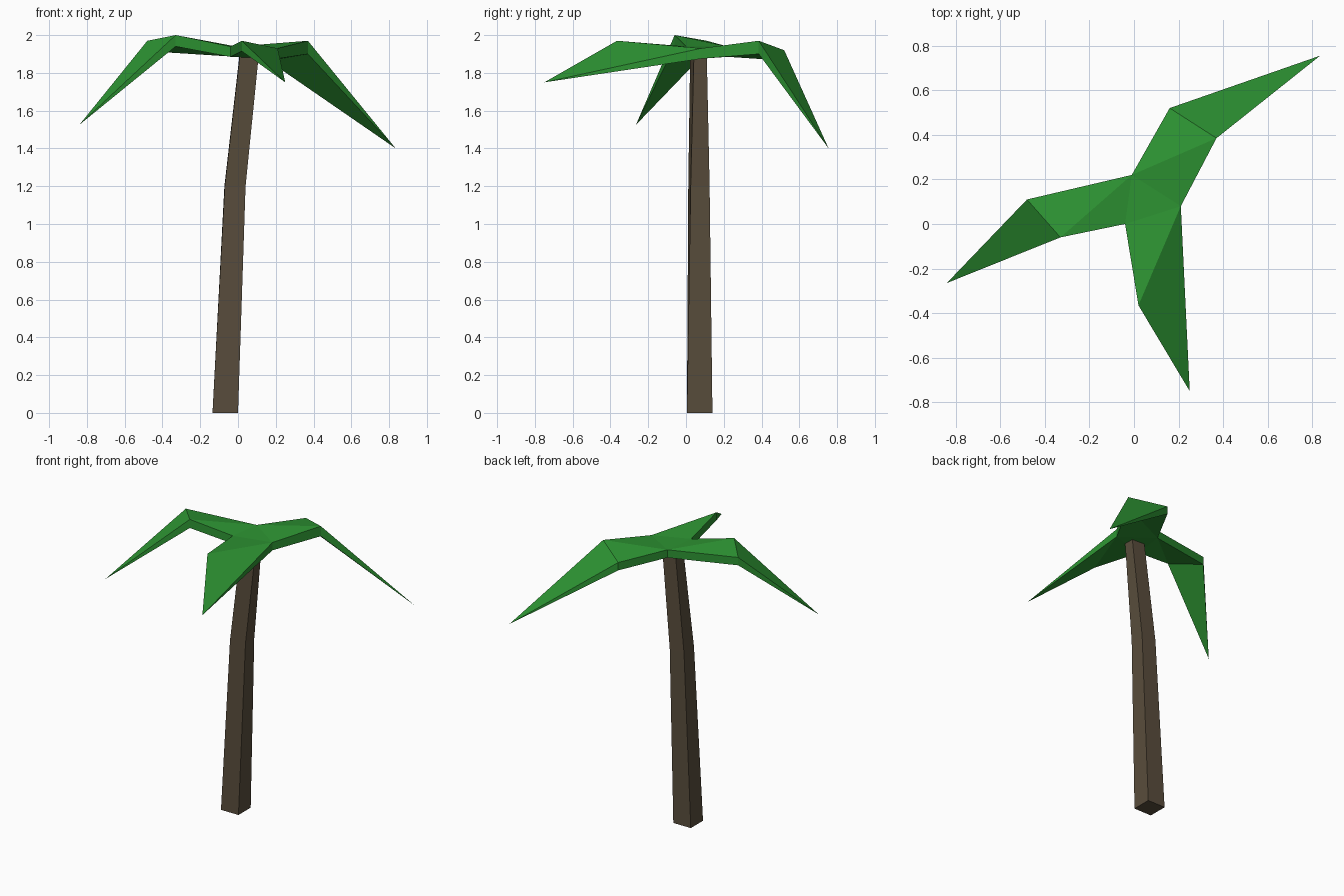
import bpy, bmesh

if "Cube" in bpy.data.objects:
    bpy.data.objects.remove(bpy.data.objects["Cube"])


def paint(ob, name, color):
    mat = bpy.data.materials.new(name)
    mat.diffuse_color = color
    mat.use_nodes = True
    mat.node_tree.nodes["Principled BSDF"].inputs["Base Color"].default_value = mat.diffuse_color
    ob.data.materials.append(mat)


def finish(bm, name):
    bmesh.ops.recalc_face_normals(bm, faces=bm.faces)
    mesh = bpy.data.meshes.new(name)
    bm.to_mesh(mesh)
    bm.free()
    ob = bpy.data.objects.new(name, mesh)
    bpy.context.collection.objects.link(ob)
    return ob


# Trunk: four-sided, bent and slightly twisted, lofted through three rings
rings = [
    (0.0, [(-0.135, 0.005), (0.0, 0.005), (0.0, 0.14), (-0.135, 0.14)]),
    (1.2, [(-0.07, 0.012), (0.04, 0.025), (0.038, 0.125), (-0.072, 0.125)]),
    (1.895, [(0.01, 0.022), (0.11, 0.042), (0.108, 0.11), (0.008, 0.11)]),
]
bm = bmesh.new()
loops = [[bm.verts.new((x, y, z)) for x, y in ring] for z, ring in rings]
for low, high in zip(loops, loops[1:]):
    for i in range(4):
        j = (i + 1) % 4
        bm.faces.new((low[i], low[j], high[j], high[i]))
bm.faces.new(loops[0])
bm.faces.new(loops[-1])
paint(finish(bm, "trunk"), "bark", (0.10, 0.074, 0.045, 1))

# Crown: a triangular hub with three drooping leaves, about 0.055 thick
bm = bmesh.new()


def pair(x, y, z, drop=0.055):
    """Top and bottom vertex of the leaf slab."""
    return bm.verts.new((x, y, z)), bm.verts.new((x, y, z - drop))


def tip(x, y, z):
    v = bm.verts.new((x, y, z))
    return v, v


def slab(*points):
    """Upper and lower face through the given point pairs."""
    for k in (0, 1):
        bm.faces.new([p[k] for p in points])


def rim(*points):
    """Side strip along the outer edge of a leaf."""
    for p, q in zip(points, points[1:]):
        bm.faces.new(list(dict.fromkeys((p[0], q[0], q[1], p[1]))))


hub_a = pair(-0.04, 0.0, 1.94)
hub_b = pair(-0.01, 0.22, 1.94)
hub_c = pair(0.21, 0.08, 1.93)
slab(hub_a, hub_b, hub_c)


def leaf(start, bend_1, bend_2, end, point):
    slab(start, bend_1, end)
    slab(bend_1, bend_2, end)
    slab(bend_1, point, bend_2)
    rim(start, bend_1, point, bend_2, end)


leaf(hub_a, pair(-0.33, -0.06, 2.0, 0.06), pair(-0.48, 0.11, 1.97), hub_b,
     tip(-0.84, -0.265, 1.525))
leaf(hub_c, pair(0.37, 0.385, 1.97, 0.07), pair(0.16, 0.52, 1.92), hub_b,
     tip(0.835, 0.755, 1.4))

# Front leaf folds once, straight from the hub corner
bend = pair(0.02, -0.365, 1.97)
point = tip(0.25, -0.75, 1.75)
slab(hub_a, bend, hub_c)
slab(bend, point, hub_c)
rim(hub_a, bend, point, hub_c)
paint(finish(bm, "leaves"), "leaf_green", (0.027, 0.30, 0.033, 1))
